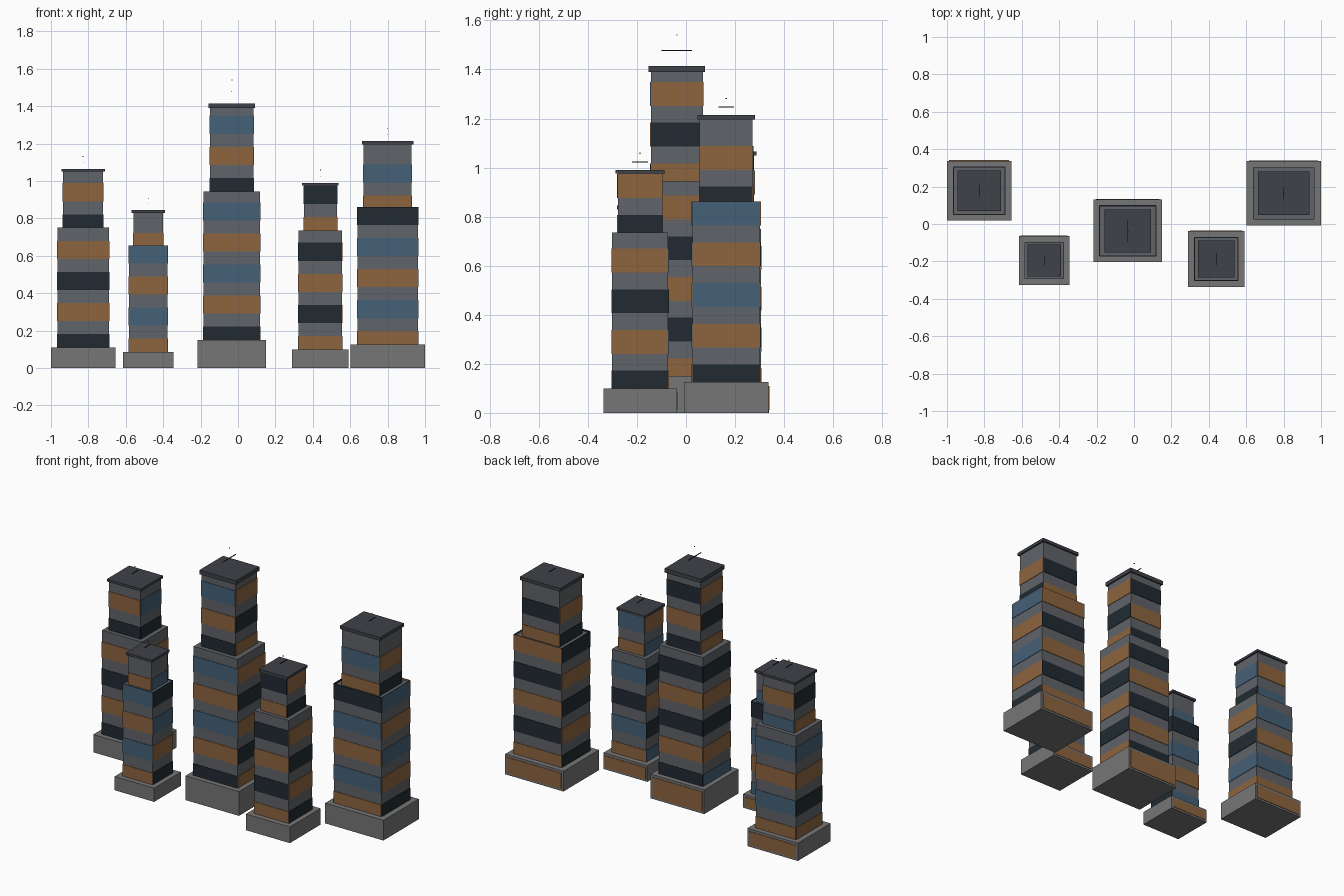
import bpy, bmesh
from mathutils import Vector

if "Cube" in bpy.data.objects:
    bpy.data.objects.remove(bpy.data.objects["Cube"])


def material(name, rgb):
    m = bpy.data.materials.new(name)
    m.diffuse_color = (*rgb, 1)
    m.use_nodes = True
    m.node_tree.nodes["Principled BSDF"].inputs["Base Color"].default_value = m.diffuse_color
    return m


WALL = material("wall_grey", (0.115, 0.125, 0.138))
BASE = material("plinth_grey", (0.18, 0.18, 0.18))
ROOF = material("roof_grey", (0.05, 0.054, 0.065))
MAST = material("mast_dark", (0.02, 0.02, 0.02))
BANDS = {"o": material("window_orange", (0.27, 0.13, 0.05)),
         "b": material("window_blue", (0.06, 0.12, 0.185)),
         "d": material("window_dark", (0.015, 0.024, 0.032))}
PITCH, BAND, FIRST, OUT = 0.166, 0.097, 0.072, 0.003


def add_box(bm, lo, hi, mat=0):
    """Axis-aligned box from two corners."""
    lo, hi = Vector(lo), Vector(hi)
    geom = bmesh.ops.create_cube(bm, size=1)
    for v in geom["verts"]:
        v.co = Vector((v.co[i] * (hi[i] - lo[i]) + (hi[i] + lo[i]) / 2 for i in range(3)))
        for f in v.link_faces:
            f.material_index = mat


def finish(bm, name, mats):
    mesh = bpy.data.meshes.new(name)
    bm.to_mesh(mesh)
    bm.free()
    for m in mats:
        mesh.materials.append(m)
    ob = bpy.data.objects.new(name, mesh)
    bpy.context.collection.objects.link(ob)


def box(name, cx, cy, w, d, z0, z1, mat):
    bm = bmesh.new()
    add_box(bm, (cx - w / 2, cy - d / 2, z0), (cx + w / 2, cy + d / 2, z1))
    finish(bm, name, [mat])


def add_panel(bm, side, cx, cy, w, d, z0, z1, mat):
    """Thin window strip on one wall: front, right, back or left."""
    x0, x1, y0, y1 = cx - w / 2, cx + w / 2, cy - d / 2, cy + d / 2
    lo, hi = {"front": ((x0, y0 - OUT), (x1, y0)),
              "right": ((x1, y0), (x1 + OUT, y1)),
              "back": ((x0, y1), (x1, y1 + OUT)),
              "left": ((x0 - OUT, y0), (x0, y1))}[side]
    add_box(bm, (*lo, z0), (*hi, z1), mat)


def section(name, cx, cy, w, d, z0, z1, patterns):
    """Wall block with coloured window strips, listed bottom to top per side."""
    w, d = w - 2 * OUT, d - 2 * OUT
    box(name + "_walls", cx, cy, w, d, z0, z1, WALL)
    bm = bmesh.new()
    keys = list(BANDS)
    for side, pattern in zip(("front", "right", "back", "left"), patterns):
        for k, c in enumerate(pattern):
            top = z0 + FIRST + PITCH * k
            add_panel(bm, side, cx, cy, w, d, max(z0, top - BAND), top, keys.index(c))
    finish(bm, name + "_windows", list(BANDS.values()))


def tower(name, cx, cy, base, low, up, roof, mast, low_pat, up_pat):
    (bw, bd, bz), (lw, ld, lz), (uw, ud, uz) = base, low, up
    # plinth with a strip on the back
    box(name + "_plinth", cx, cy, bw, bd, 0, bz, BASE)
    bm = bmesh.new()
    add_panel(bm, "back", cx, cy, bw * 0.93, bd, 0.012, bz - 0.015, 0)
    finish(bm, name + "_plinth_strip", [BANDS["o"]])
    # two stepped sections and roof slab
    section(name + "_lower", cx, cy, lw, ld, bz, lz, low_pat)
    section(name + "_upper", cx, cy, uw, ud, lz, uz, up_pat)
    box(name + "_roof", cx, cy, uw + 0.012, ud + 0.012, uz, roof, ROOF)
    # floating rod and beacon
    length, zr, zb = mast
    box(name + "_rod", cx, cy, 0.004, length, zr - 0.002, zr + 0.002, MAST)
    box(name + "_beacon", cx, cy, 0.005, 0.005, zb - 0.0025, zb + 0.0025, MAST)


tower("west_tower", -0.828, 0.178, (0.345, 0.32, 0.11), (0.28, 0.26, 0.75),
      (0.22, 0.205, 1.05), 1.065, (0.065, 1.098, 1.132),
      ("dodo", "obdo", "obob", "odob"), ("do", "db", "bo", "od"))
tower("short_tower", -0.48, -0.195, (0.27, 0.26, 0.085), (0.21, 0.20, 0.65),
      (0.165, 0.16, 0.83), 0.845, (0.055, 0.878, 0.907),
      ("obob", "dobd", "bobd", "bdob"), ("o", "b", "b", "o"))
tower("central_tower", -0.033, -0.037, (0.365, 0.335, 0.15), (0.307, 0.275, 0.945),
      (0.237, 0.218, 1.39), 1.415, (0.124, 1.478, 1.54),
      ("dobob", "ododo", "dodod", "bodod"), ("dob", "odo", "dod", "odo"))
tower("slim_tower", 0.44, -0.187, (0.30, 0.30, 0.10), (0.24, 0.235, 0.735),
      (0.182, 0.187, 0.975), 0.99, (0.065, 1.022, 1.058),
      ("odod", "dodo", "obdb", "bdod"), ("od", "do", "ob", "bo"))
tower("east_tower", 0.80, 0.164, (0.398, 0.345, 0.125), (0.33, 0.282, 0.85),
      (0.262, 0.222, 1.195), 1.215, (0.065, 1.247, 1.282),
      ("obobd", "dobob", "ododo", "dodod"), ("ob", "do", "od", "do"))
